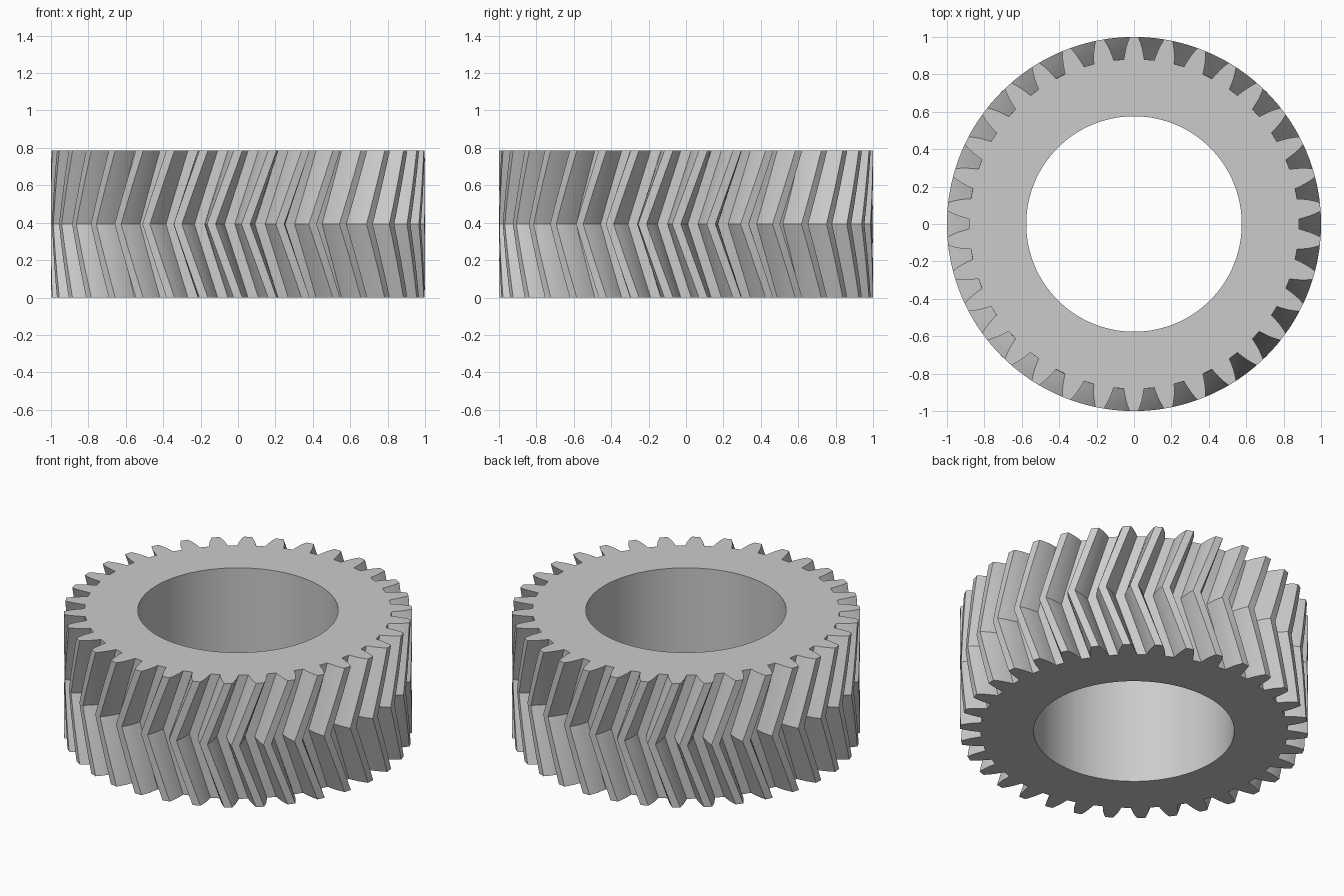
import bpy, bmesh, math

cube = bpy.data.objects.get("Cube")
if cube:
    bpy.data.objects.remove(cube, do_unlink=True)

TEETH = 34
HEIGHT = 0.785
BORE = 0.576
TWIST = math.radians(8.2)  # turn of each tooth between mid-height and either end
STEPS = 8                  # slices per half

# Half tooth outline: radius and half thickness, root to tip
FLANK = [(0.882, 0.054), (0.905, 0.0505), (0.94, 0.0435),
         (0.97, 0.0345), (1.0, 0.023)]


def tooth_outline():
    """Closed outline of all teeth as (radius, angle), counter-clockwise."""
    right = [(r, -w / r) for r, w in FLANK]
    left = [(r, w / r) for r, w in reversed(FLANK)]
    tooth = right + [(1.0, 0.0)] + left
    pitch = math.tau / TEETH
    # One tooth is centred on the front
    return [(r, a + k * pitch - math.pi / 2)
            for k in range(TEETH) for r, a in tooth]


def ring(bm, outline, z, turn=0.0, radius=None):
    return [bm.verts.new(((radius or r) * math.cos(a + turn),
                          (radius or r) * math.sin(a + turn), z))
            for r, a in outline]


# Material
steel = bpy.data.materials.new("plain grey")
steel.use_nodes = True
grey = (0.6, 0.6, 0.6, 1.0)
steel.diffuse_color = grey
steel.node_tree.nodes["Principled BSDF"].inputs["Base Color"].default_value = grey

# Gear body: chevron slices up the outside, then back down the bore
bm = bmesh.new()
outline = tooth_outline()
rings = []
for i in range(2 * STEPS + 1):
    t = i / STEPS - 1
    rings.append(ring(bm, outline, HEIGHT * i / (2 * STEPS),
                      TWIST * (abs(t) - 1)))
rings.append(ring(bm, outline, HEIGHT, radius=BORE))
rings.append(ring(bm, outline, 0.0, radius=BORE))

count = len(outline)
for low, high in zip(rings, rings[1:] + rings[:1]):
    for i in range(count):
        j = (i + 1) % count
        bm.faces.new((low[i], low[j], high[j], high[i]))
bmesh.ops.recalc_face_normals(bm, faces=bm.faces)

mesh = bpy.data.meshes.new("herringbone_gear")
bm.to_mesh(mesh)
bm.free()
mesh.materials.append(steel)
gear = bpy.data.objects.new("herringbone_gear", mesh)
bpy.context.collection.objects.link(gear)

# Smooth flanks and bore, crisp edges
bpy.ops.object.select_all(action='DESELECT')
gear.select_set(True)
bpy.context.view_layer.objects.active = gear
bpy.ops.object.shade_smooth_by_angle(angle=math.radians(25))
